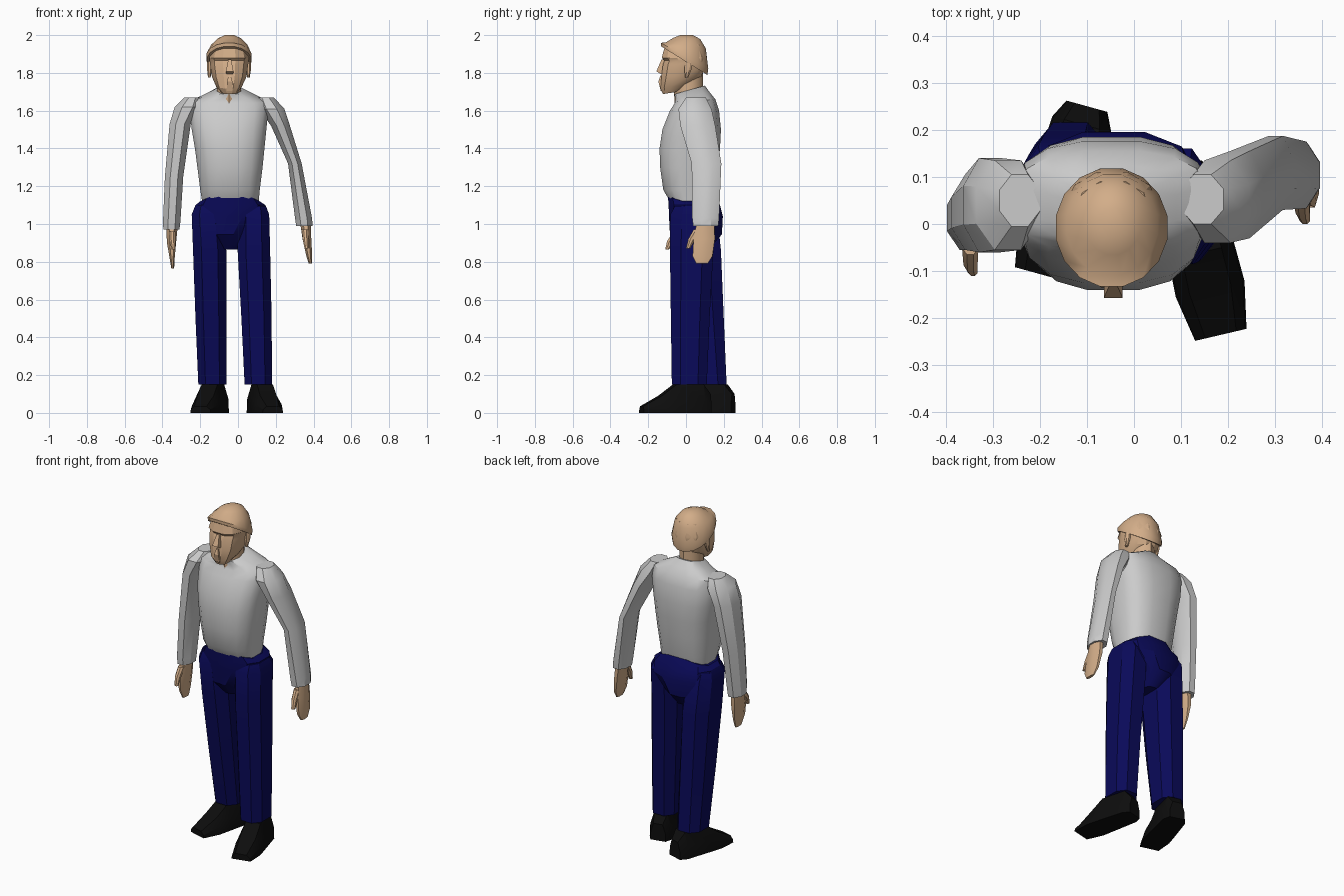
import bpy, bmesh, math
from mathutils import Matrix

cube = bpy.data.objects.get("Cube")
if cube:
    bpy.data.objects.remove(cube, do_unlink=True)


def material(name, rgb):
    m = bpy.data.materials.new(name)
    m.use_nodes = True
    col = (*rgb, 1.0)
    m.diffuse_color = col
    bsdf = next(n for n in m.node_tree.nodes if n.type == 'BSDF_PRINCIPLED')
    bsdf.inputs["Base Color"].default_value = col
    bsdf.inputs["Roughness"].default_value = 0.8
    return m


SHIRT = material("light_grey_cloth", (0.60, 0.60, 0.60))
SKIN = material("skin", (0.65, 0.42, 0.25))
NAVY = material("navy_cloth", (0.003, 0.003, 0.10))
BLACK = material("black_leather", (0.004, 0.004, 0.004))


def skin_sections(name, sections, mat, angle=30, matrix=None):
    """Bridge equal-length point loops into a closed, capped body."""
    bm = bmesh.new()
    loops = [[bm.verts.new(p) for p in s] for s in sections]
    n = len(loops[0])
    for a, b in zip(loops, loops[1:]):
        for i in range(n):
            j = (i + 1) % n
            bm.faces.new((a[i], a[j], b[j], b[i]))
    bm.faces.new(loops[0])
    bm.faces.new(loops[-1])
    bmesh.ops.recalc_face_normals(bm, faces=bm.faces)
    if matrix:
        bm.transform(matrix)
    mesh = bpy.data.meshes.new(name)
    bm.to_mesh(mesh)
    bm.free()
    mesh.materials.append(mat)
    ob = bpy.data.objects.new(name, mesh)
    bpy.context.collection.objects.link(ob)
    bpy.ops.object.select_all(action='DESELECT')
    ob.select_set(True)
    bpy.context.view_layer.objects.active = ob
    bpy.ops.object.shade_smooth_by_angle(angle=math.radians(angle))
    return ob


def ring(z, x0, x1, y0, y1, tilt=0.0, sag=0.0, n=8, e=2.0):
    """Rounded-box loop filling the given bounds; tilt leans it in y, sag drops its sides."""
    raw = []
    for i in range(n):
        t = 2 * math.pi * (i + 0.5) / n
        c, s = math.cos(t), math.sin(t)
        raw.append((math.copysign(abs(c) ** (2 / e), c), math.copysign(abs(s) ** (2 / e), s)))
    mx, my = max(p[0] for p in raw), max(p[1] for p in raw)
    cx, cy, rx, ry = (x0 + x1) / 2, (y0 + y1) / 2, (x1 - x0) / 2, (y1 - y0) / 2
    return [(cx + rx * u / mx, cy + ry * v / my,
             z + tilt * ry * v / my - sag * (u / mx) ** 2) for u, v in raw]


def loft(name, rows, mat, n=8, e=2.0, angle=30):
    return skin_sections(name, [ring(*r, n=n, e=e) for r in rows], mat, angle)


# Shirt body
loft("shirt_torso", [
    (1.12, -0.19, 0.11, -0.085, 0.14), (1.18, -0.20, 0.115, -0.12, 0.155),
    (1.30, -0.215, 0.13, -0.137, 0.17), (1.40, -0.228, 0.14, -0.14, 0.18),
    (1.50, -0.245, 0.15, -0.125, 0.185), (1.60, -0.255, 0.16, -0.085, 0.175),
    (1.65, -0.25, 0.155, -0.06, 0.155, 0.1), (1.68, -0.18, 0.09, -0.055, 0.125, 0.2),
    (1.71, -0.115, 0.02, -0.062, 0.10, 0.28)], SHIRT, n=16, e=2.7, angle=35)

# Sleeves
loft("left_sleeve", [
    (0.99, 0.308, 0.395, 0.038, 0.17), (1.03, 0.302, 0.392, 0.033, 0.175),
    (1.32, 0.265, 0.337, 0.03, 0.187), (1.52, 0.175, 0.275, -0.03, 0.155),
    (1.61, 0.11, 0.245, -0.04, 0.135), (1.67, 0.10, 0.19, 0.0, 0.105)], SHIRT)
loft("right_sleeve", [
    (0.97, -0.395, -0.31, -0.05, 0.075), (1.01, -0.397, -0.305, -0.055, 0.08),
    (1.25, -0.387, -0.29, -0.055, 0.105), (1.53, -0.362, -0.25, -0.06, 0.14),
    (1.62, -0.335, -0.20, -0.055, 0.135), (1.67, -0.285, -0.20, -0.005, 0.105)], SHIRT)

# Hands with separate thumbs
loft("left_hand", [
    (0.79, 0.375, 0.392, 0.055, 0.115), (0.83, 0.362, 0.393, 0.035, 0.14),
    (0.92, 0.342, 0.388, 0.04, 0.153), (1.00, 0.33, 0.385, 0.055, 0.15)], SKIN)
loft("left_thumb", [
    (0.87, 0.352, 0.374, 0.0, 0.022), (0.92, 0.343, 0.373, 0.012, 0.05),
    (0.97, 0.337, 0.372, 0.04, 0.09)], SKIN)
loft("right_hand", [
    (0.765, -0.353, -0.338, -0.035, 0.02), (0.82, -0.362, -0.335, -0.06, 0.04),
    (0.90, -0.376, -0.328, -0.06, 0.055), (0.98, -0.38, -0.32, -0.04, 0.055)], SKIN)
loft("right_thumb", [
    (0.865, -0.352, -0.332, -0.11, -0.09), (0.91, -0.362, -0.332, -0.10, -0.055),
    (0.96, -0.365, -0.33, -0.065, -0.015)], SKIN)

# Trousers
loft("trouser_hips", [
    (0.865, -0.10, 0.0, -0.02, 0.12), (0.945, -0.165, 0.04, -0.085, 0.19),
    (1.04, -0.225, 0.14, -0.09, 0.195), (1.10, -0.225, 0.145, -0.092, 0.18),
    (1.165, -0.20, 0.115, -0.097, 0.15, 0, 0.045)], NAVY, n=12, e=2.6)
loft("left_trouser_leg", [
    (0.15, 0.035, 0.18, -0.075, 0.11), (0.50, 0.018, 0.178, -0.08, 0.125),
    (0.86, -0.002, 0.17, -0.085, 0.145), (1.05, 0.0, 0.165, -0.083, 0.16),
    (1.095, 0.03, 0.148, -0.06, 0.13)], NAVY, e=2.5)
loft("right_trouser_leg", [
    (0.15, -0.21, -0.06, 0.035, 0.215), (0.50, -0.225, -0.06, -0.02, 0.20),
    (0.86, -0.238, -0.062, -0.07, 0.185), (1.05, -0.245, -0.08, -0.083, 0.165),
    (1.10, -0.225, -0.11, -0.06, 0.13)], NAVY, e=2.5)

# Shoes: cross-sections from heel to toe (distance, half width, height)
SHOE = [(0.0, 0.045, 0.10), (0.04, 0.065, 0.15), (0.19, 0.072, 0.15),
        (0.27, 0.075, 0.09), (0.37, 0.056, 0.035)]
for side, x, y, turn in (("left", 0.10, 0.125, 0.23), ("right", -0.10, 0.25, -0.27)):
    secs = [[(-w, -d, 0), (w, -d, 0), (w * 0.95, -d, h * 0.5), (w * 0.6, -d, h),
             (-w * 0.6, -d, h), (-w * 0.95, -d, h * 0.5)] for d, w, h in SHOE]
    skin_sections(side + "_shoe", secs, BLACK, 25,
                  Matrix.Translation((x, y, 0)) @ Matrix.Rotation(turn, 4, 'Z'))

# Neck and head
loft("neck", [(1.64, -0.11, 0.015, -0.06, 0.09), (1.80, -0.11, 0.015, -0.07, 0.09)],
     SKIN, n=10, angle=40)
loft("face", [
    (1.695, -0.085, -0.005, -0.122, -0.03, 0.15), (1.73, -0.115, 0.02, -0.135, 0.03, 0.15),
    (1.78, -0.138, 0.045, -0.13, 0.08), (1.845, -0.148, 0.054, -0.122, 0.108),
    (1.865, -0.15, 0.057, -0.114, 0.11), (1.88, -0.152, 0.059, -0.128, 0.11),
    (1.95, -0.13, 0.04, -0.11, 0.09)], SKIN, n=12, e=2.3, angle=28)
loft("hair_cap", [
    (1.865, -0.165, 0.07, -0.132, 0.113, -0.62), (1.89, -0.166, 0.071, -0.133, 0.118, -0.55),
    (1.945, -0.143, 0.05, -0.108, 0.105, -0.15), (1.983, -0.105, 0.015, -0.065, 0.075, -0.05),
    (2.0, -0.07, -0.02, -0.03, 0.035)], SKIN, n=16, angle=40)

# Nose and mouth wedges
loft("nose", [
    (1.795, -0.062, -0.026, -0.135, -0.10), (1.808, -0.064, -0.024, -0.157, -0.10),
    (1.87, -0.052, -0.036, -0.130, -0.10)], SKIN, n=4)
loft("mouth", [
    (1.705, -0.06, -0.028, -0.134, -0.10), (1.755, -0.058, -0.03, -0.146, -0.10),
    (1.785, -0.05, -0.038, -0.136, -0.10)], SKIN, n=4)

# Ears
for side, x in (("left", 0.056), ("right", -0.151)):
    loft(side + "_ear", [
        (1.775, x - 0.008, x + 0.006, -0.005, 0.012), (1.82, x - 0.013, x + 0.013, -0.008, 0.03),
        (1.86, x - 0.012, x + 0.012, -0.005, 0.035)], SKIN)
